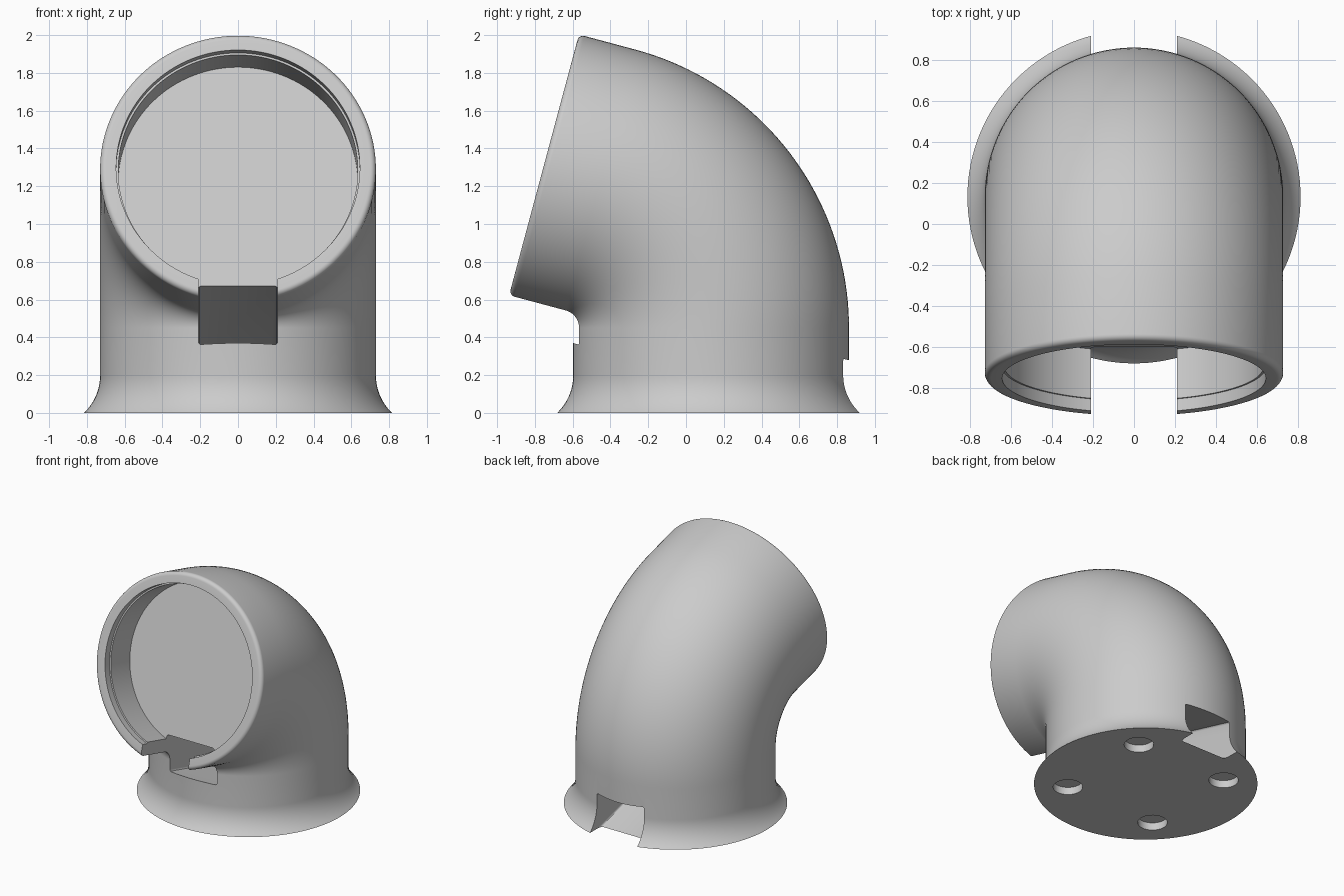
import bpy, bmesh
from math import sin, cos, pi, radians, sqrt
from mathutils import Matrix, Vector

cube = bpy.data.objects.get("Cube")
if cube:
    bpy.data.objects.remove(cube, do_unlink=True)

SEGMENTS = 128
CENTRE_Y = 0.133
TUBE_R = 0.73
BEND_R, BEND_Z, BEND = 0.795, 0.45, radians(75)

grey = bpy.data.materials.new("light_grey")
grey.use_nodes = True
COLOUR = (0.6, 0.6, 0.6, 1)
grey.diffuse_color = COLOUR
grey.node_tree.nodes["Principled BSDF"].inputs["Base Color"].default_value = COLOUR


def make_object(name, bm):
    bmesh.ops.recalc_face_normals(bm, faces=bm.faces[:])
    mesh = bpy.data.meshes.new(name)
    bm.to_mesh(mesh)
    bm.free()
    mesh.materials.append(grey)
    obj = bpy.data.objects.new(name, mesh)
    bpy.context.collection.objects.link(obj)
    return obj


def station(angle, along, radius):
    """Ring on the pipe's axis: angle turned in the bend, then distance past it."""
    y = CENTRE_Y - BEND_R * (1 - cos(angle)) - along * sin(angle)
    z = BEND_Z + BEND_R * sin(angle) + along * cos(angle)
    return y, z, angle, radius


def loft(stations):
    bm = bmesh.new()
    rings = []
    for y, z, tilt, r in stations:
        ring = []
        for i in range(SEGMENTS):
            a = 2 * pi * i / SEGMENTS
            v = r * sin(a)
            ring.append(bm.verts.new((r * cos(a), y + v * cos(tilt), z + v * sin(tilt))))
        rings.append(ring)
    for low, high in zip(rings, rings[1:]):
        for i in range(SEGMENTS):
            j = (i + 1) % SEGMENTS
            bm.faces.new((low[i], low[j], high[j], high[i]))
    bm.faces.new(rings[0])
    bm.faces.new(rings[-1])
    return bm


# Flared foot: a concave arc running into the upright tube
FLARE_H, FLARE_ARC = 0.2, 0.278
stations = []
for i in range(13):
    z = FLARE_H * i / 12
    r = TUBE_R + FLARE_ARC - sqrt(FLARE_ARC ** 2 - (FLARE_H - z) ** 2)
    stations.append((CENTRE_Y, z, 0, r))

# Bend
stations += [station(BEND * i / 40, 0, TUBE_R) for i in range(41)]

# Mouth: rounded outer edge, lip, small step and flat recessed floor
MOUTH, ROUND = 0.31, 0.03
for i in range(7):
    a = pi / 2 * i / 6
    stations.append(station(BEND, MOUTH - ROUND + ROUND * sin(a),
                            TUBE_R - ROUND + ROUND * cos(a)))
for along, r in ((MOUTH, 0.645), (MOUTH - 0.06, 0.645), (MOUTH - 0.06, 0.634), (0, 0.634)):
    stations.append(station(BEND, along, r))

elbow = make_object("elbow_pipe", loft(stations))

# Sloping rectangular slot, parallel to the mouth's axis
bm = bmesh.new()
bmesh.ops.create_cube(bm, size=1)
bmesh.ops.scale(bm, vec=(0.42, 4, 0.29), verts=bm.verts[:])
long_edges = [e for e in bm.edges if abs(e.verts[0].co.y - e.verts[1].co.y) > 1]
bmesh.ops.bevel(bm, geom=long_edges, offset=0.015, segments=3, profile=0.5, affect='EDGES')
bm.transform(Matrix.Translation((0, CENTRE_Y, 0.324)) @ Matrix.Rotation(BEND - pi / 2, 4, 'X'))
cutters = [make_object("slot_cutter", bm)]

# Four shallow round holes under the foot
bm = bmesh.new()
for sx in (-1, 1):
    for sy in (-1, 1):
        place = Matrix.Translation((sx * 0.403, CENTRE_Y + sy * 0.403, 0))
        bmesh.ops.create_cone(bm, cap_ends=True, segments=48, radius1=0.108,
                              radius2=0.108, depth=0.12, matrix=place)
cutters.append(make_object("hole_cutter", bm))

bpy.context.view_layer.objects.active = elbow
for cutter in cutters:
    cutter.hide_render = True
    cut = elbow.modifiers.new(cutter.name, 'BOOLEAN')
    cut.operation = 'DIFFERENCE'
    cut.solver = 'EXACT'
    cut.object = cutter
    bpy.ops.object.modifier_apply(modifier=cut.name)
    bpy.data.objects.remove(cutter, do_unlink=True)

# Smooth shading with crisp cut edges
bpy.ops.object.select_all(action='DESELECT')
elbow.select_set(True)
bpy.ops.object.shade_smooth_by_angle(angle=radians(30))
